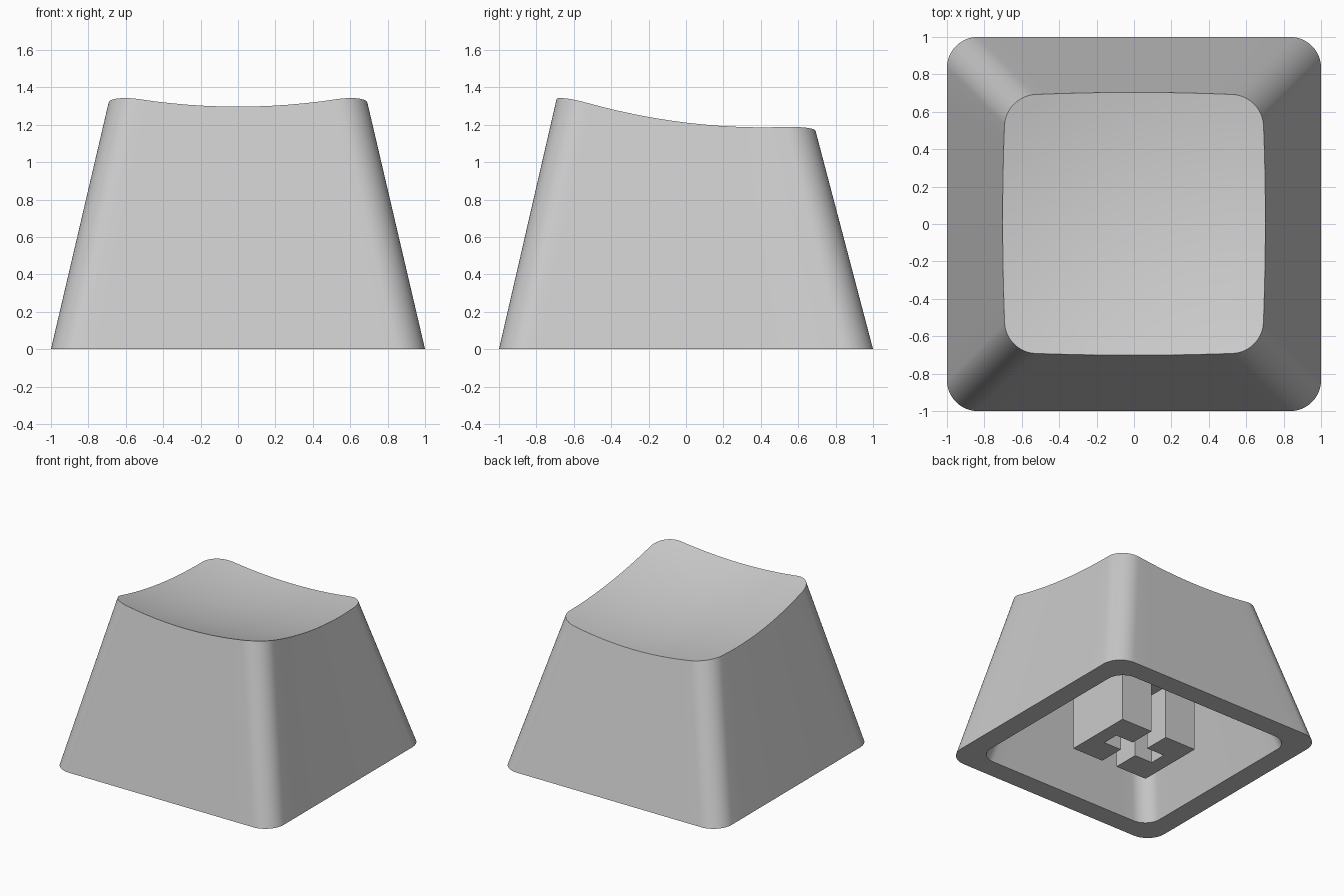
import bpy
import bmesh
from math import cos, sin, pi, radians
from mathutils import Vector

cube = bpy.data.objects.get("Cube")
if cube:
    bpy.data.objects.remove(cube, do_unlink=True)

grey = bpy.data.materials.new("light_grey_plastic")
grey.use_nodes = True
colour = (0.6, 0.6, 0.6, 1)
grey.diffuse_color = colour
grey.node_tree.nodes["Principled BSDF"].inputs["Base Color"].default_value = colour

TILT = -0.122       # slope of the top from front to back
ARC_STEPS = 12      # segments per rounded corner
EDGE_STEPS = 12     # segments per straight side


def outline(half, radius, height):
    """Rounded square; height(y) gives the z of each point."""
    points = []
    c = half - radius
    for k in range(4):
        turn = k * pi / 2
        corner = []
        for i in range(ARC_STEPS + 1):
            a = i / ARC_STEPS * pi / 2
            corner.append((c + radius * cos(a), c + radius * sin(a)))
        # straight side that leads on to the next corner
        for i in range(1, EDGE_STEPS):
            corner.append((c - 2 * c * i / EDGE_STEPS, half))
        for x, y in corner:
            px = x * cos(turn) - y * sin(turn)
            py = x * sin(turn) + y * cos(turn)
            points.append(Vector((px, py, height(py))))
    return points


def dish(x, y):
    """Height of the scooped top surface."""
    return 1.135 + TILT * y + 0.155 * (x * x + y * y)


def meet_dish(low, high):
    """Point where the wall line from low to high reaches the dish."""
    t = 1.0
    for _ in range(12):
        p = low.lerp(high, t)
        t += (dish(p.x, p.y) - p.z) / (high.z - low.z)
    return low.lerp(high, t)


def bridge(bm, a, b):
    n = len(a)
    for i in range(n):
        j = (i + 1) % n
        bm.faces.new((a[i], a[j], b[j], b[i]))


def finish(obj):
    obj.data.materials.append(grey)
    bpy.ops.object.select_all(action='DESELECT')
    obj.select_set(True)
    bpy.context.view_layer.objects.active = obj
    bpy.ops.object.shade_smooth_by_angle(angle=radians(30))


# Hollow cap: tapered outer wall, scooped top, bottom rim and cavity
bm = bmesh.new()


def ring(points):
    return [bm.verts.new(p) for p in points]


base = outline(1.0, 0.165, lambda y: 0)
crown = outline(0.69, 0.165, lambda y: 1.262 + TILT * y)
rim = [meet_dish(a, b) for a, b in zip(base, crown)]
base_ring, rim_ring = ring(base), ring(rim)
bridge(bm, base_ring, rim_ring)

last = rim_ring
TOP_RINGS = 12
for k in range(TOP_RINGS - 1, 0, -1):
    s = k / TOP_RINGS
    inner = ring([(p.x * s, p.y * s, dish(p.x * s, p.y * s)) for p in rim])
    bridge(bm, last, inner)
    last = inner
middle = bm.verts.new((0, 0, dish(0, 0)))
for i in range(len(last)):
    bm.faces.new((last[i], last[(i + 1) % len(last)], middle))

mouth = ring(outline(0.83, 0.14, lambda y: 0))
ceiling = ring(outline(0.57, 0.14, lambda y: 0.97 + TILT * y))
bridge(bm, base_ring, mouth)
bridge(bm, mouth, ceiling)
bm.faces.new(ceiling)
bmesh.ops.recalc_face_normals(bm, faces=bm.faces)
mesh = bpy.data.meshes.new("cap_shell")
bm.to_mesh(mesh)
bm.free()
shell = bpy.data.objects.new("cap_shell", mesh)
bpy.context.collection.objects.link(shell)
finish(shell)


def box(name, x, y, bottom, top):
    """Box centred on the z axis with half sizes x and y."""
    bpy.ops.mesh.primitive_cube_add(size=2, location=(0, 0, 0))
    obj = bpy.context.object
    obj.name = name
    for v in obj.data.vertices:
        v.co = (v.co.x * x, v.co.y * y, top if v.co.z > 0 else bottom)
    return obj


# Mounting stem with a cross-shaped socket, open to front and back
SOCKET_TOP = 0.44
stem = box("mounting_stem", 0.355, 0.288, 0, 1.04)
cutters = [box("slot_cutter", 0.07, 0.5, -0.2, SOCKET_TOP),
           box("cross_cutter", 0.233, 0.07, -0.2, SOCKET_TOP)]
for cutter in cutters:
    cutter.hide_render = True
    bpy.context.view_layer.objects.active = stem
    mod = stem.modifiers.new("socket", 'BOOLEAN')
    mod.operation = 'DIFFERENCE'
    mod.solver = 'EXACT'
    mod.object = cutter
    bpy.ops.object.modifier_apply(modifier=mod.name)
    bpy.data.objects.remove(cutter, do_unlink=True)
finish(stem)
